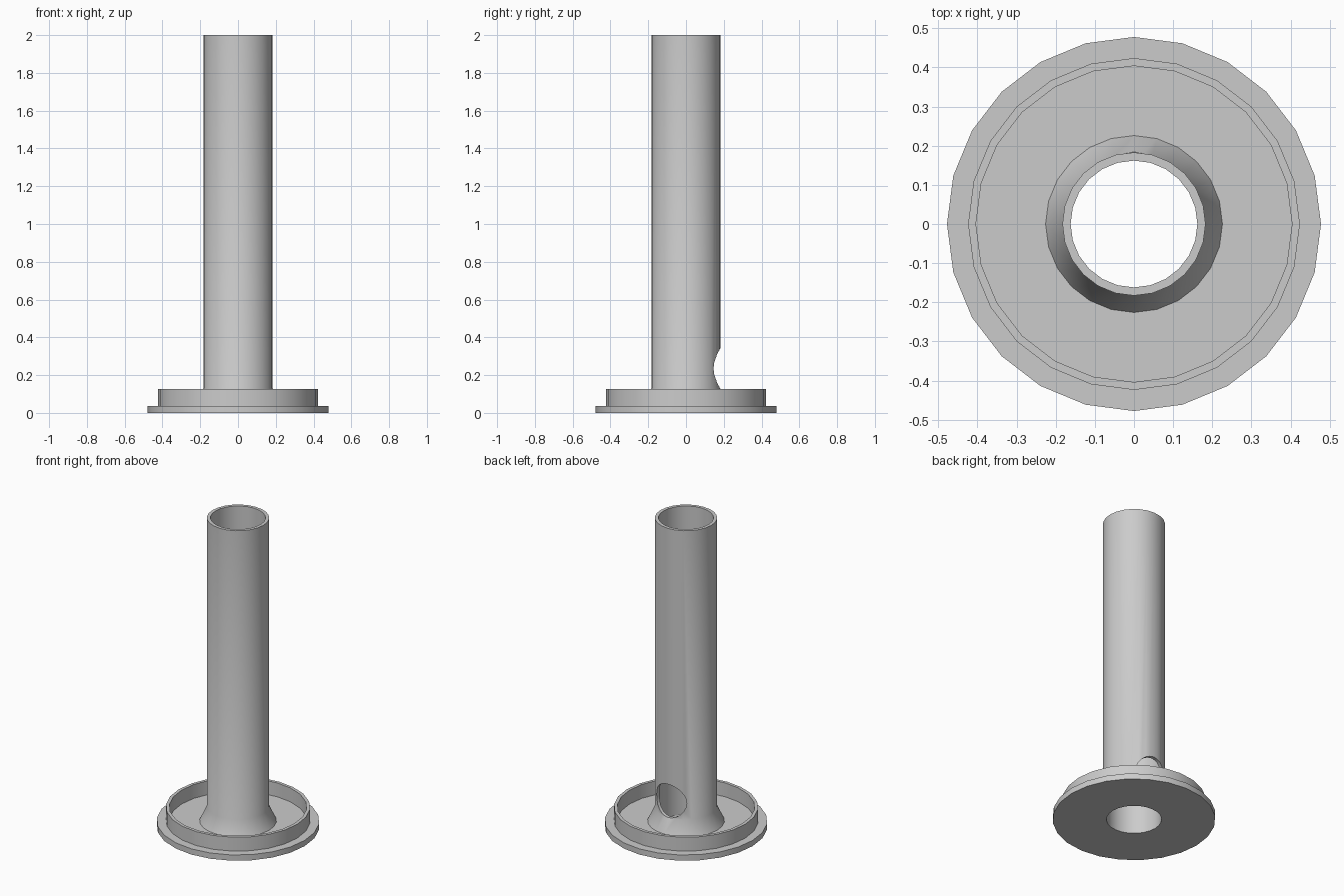
import bpy
import bmesh
import math
from mathutils import Matrix

SIDES = 24

cube = bpy.data.objects.get("Cube")
if cube:
    bpy.data.objects.remove(cube, do_unlink=True)

grey = bpy.data.materials.new("plain grey")
grey.use_nodes = True
colour = (0.6, 0.6, 0.6, 1)
grey.diffuse_color = colour
grey.node_tree.nodes["Principled BSDF"].inputs["Base Color"].default_value = colour


def add_object(name, bm):
    bmesh.ops.recalc_face_normals(bm, faces=bm.faces)
    mesh = bpy.data.meshes.new(name)
    bm.to_mesh(mesh)
    bm.free()
    mesh.materials.append(grey)
    obj = bpy.data.objects.new(name, mesh)
    bpy.context.collection.objects.link(obj)
    return obj


def lathe(name, profile):
    """Turn a closed (radius, height) outline around the z axis."""
    bm = bmesh.new()
    rings = []
    for i in range(SIDES):
        a = math.tau * i / SIDES
        rings.append([bm.verts.new((r * math.cos(a), r * math.sin(a), z))
                      for r, z in profile])
    n = len(profile)
    for i in range(SIDES):
        here, there = rings[i], rings[(i + 1) % SIDES]
        for j in range(n):
            k = (j + 1) % n
            bm.faces.new((here[j], there[j], there[k], here[k]))
    return add_object(name, bm)


# Hollow spindle, flared foot, raised rim and base flange in one turned outline
spindle = lathe("flanged_spindle", [
    (0.162, 0), (0.478, 0), (0.478, 0.037),          # flange
    (0.424, 0.037), (0.424, 0.127),                  # rim outside
    (0.404, 0.127), (0.404, 0.037),                  # rim inside
    (0.226, 0.037), (0.183, 0.13),                   # flared foot
    (0.183, 2), (0.162, 2),                          # tube
])

# Round hole through the back wall of the tube
bm = bmesh.new()
bmesh.ops.create_cone(bm, cap_ends=True, segments=SIDES, radius1=0.108,
                      radius2=0.108, depth=0.4,
                      matrix=Matrix.Translation((0, 0.2, 0.235))
                      @ Matrix.Rotation(math.pi / 2, 4, 'X'))
cutter = add_object("hole_cutter", bm)
cutter.hide_render = True

cut = spindle.modifiers.new("back hole", 'BOOLEAN')
cut.operation = 'DIFFERENCE'
cut.solver = 'EXACT'
cut.object = cutter

# Apply the cut, drop the helper and smooth the round walls
bpy.ops.object.select_all(action='DESELECT')
spindle.select_set(True)
bpy.context.view_layer.objects.active = spindle
bpy.ops.object.modifier_apply(modifier=cut.name)
bpy.data.objects.remove(cutter, do_unlink=True)
bpy.ops.object.shade_smooth_by_angle(angle=math.radians(30))
